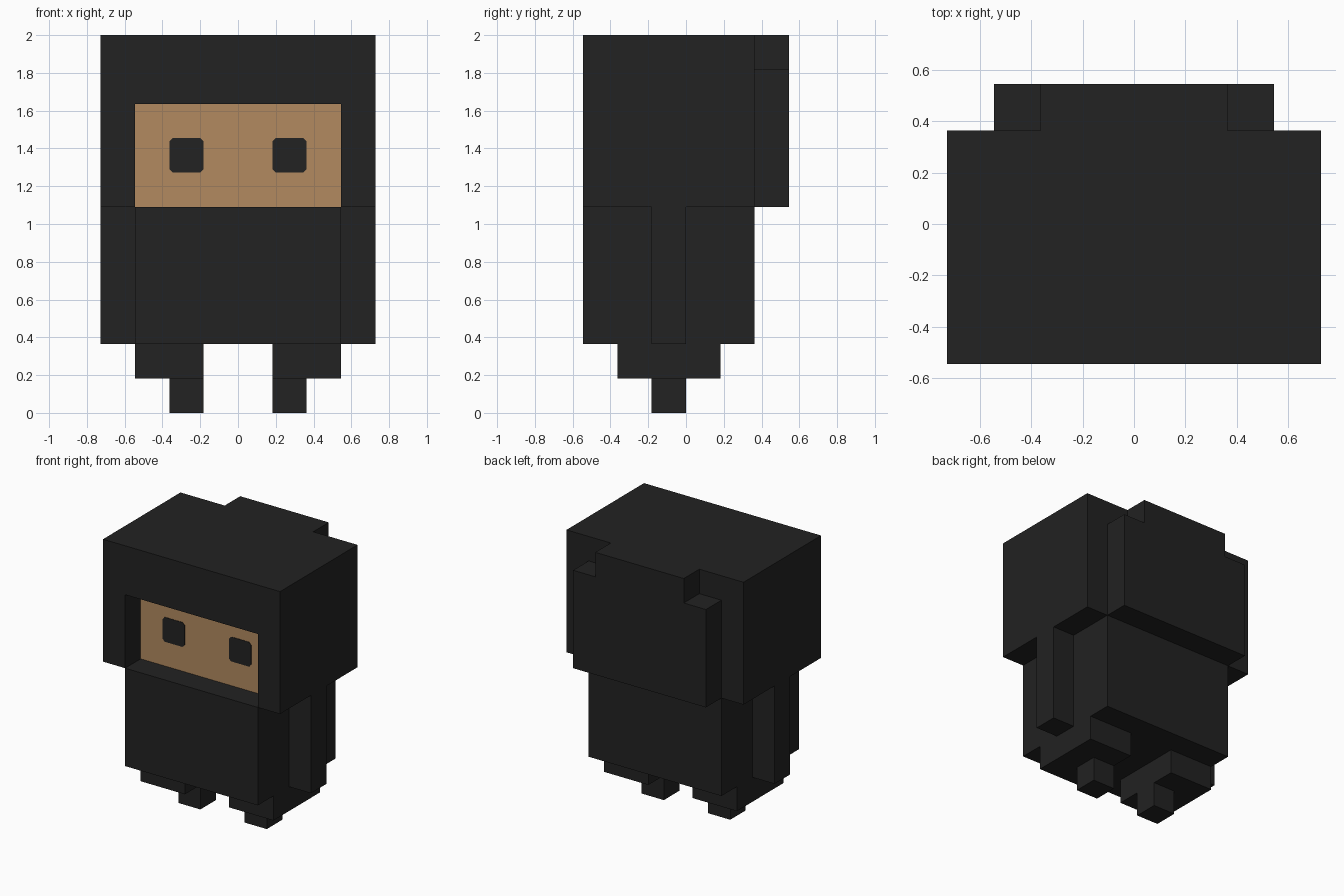
import bpy, bmesh
from mathutils import Vector

U = 2 / 11  # block size: the figure is eleven blocks tall

cube = bpy.data.objects.get("Cube")
if cube:
    bpy.data.objects.remove(cube, do_unlink=True)


def material(name, color):
    m = bpy.data.materials.new(name)
    m.use_nodes = True
    m.diffuse_color = color
    m.node_tree.nodes["Principled BSDF"].inputs["Base Color"].default_value = color
    return m


black = material("black cloth", (0.016, 0.016, 0.016, 1))
skin = material("tan skin", (0.445, 0.254, 0.117, 1))


def finish(name, bm, *mats):
    bmesh.ops.recalc_face_normals(bm, faces=bm.faces)
    mesh = bpy.data.meshes.new(name)
    bm.to_mesh(mesh)
    bm.free()
    for m in mats:
        mesh.materials.append(m)
    obj = bpy.data.objects.new(name, mesh)
    bpy.context.collection.objects.link(obj)
    return obj


def prism(profile, y0, y1):
    """Extrude an outline of (x, z) block coordinates from y0 to y1."""
    bm = bmesh.new()
    face = bm.faces.new([bm.verts.new((x * U, y0 * U, z * U)) for x, z in profile])
    ext = bmesh.ops.extrude_face_region(bm, geom=[face], use_keep_orig=True)["geom"]
    verts = [v for v in ext if isinstance(v, bmesh.types.BMVert)]
    bmesh.ops.translate(bm, verts=verts, vec=(0, (y1 - y0) * U, 0))
    return bm


def box(x0, x1, y0, y1, z0, z1):
    return prism([(x0, z0), (x1, z0), (x1, z1), (x0, z1)], y0, y1)


# Head with a one-block-deep face opening, open at the bottom
head = box(-4, 4, -3, 2, 6, 11)
for co, no in (((-3, 0, 0), (1, 0, 0)), ((3, 0, 0), (1, 0, 0)),
               ((0, 0, 9), (0, 0, 1)), ((0, -2, 0), (0, 1, 0))):
    bmesh.ops.bisect_plane(head, geom=head.verts[:] + head.edges[:] + head.faces[:],
                           plane_co=Vector(co) * U, plane_no=no)


def faces_at(bm, x, y, z):
    """Faces whose centre is at a point given in blocks."""
    return [f for f in bm.faces
            if (f.calc_center_median() - Vector((x, y, z)) * U).length < 0.01]


opening = faces_at(head, 0, -3, 7.5)
ext = bmesh.ops.extrude_face_region(head, geom=opening)["geom"]
bmesh.ops.translate(head, vec=(0, U, 0),
                    verts=[v for v in ext if isinstance(v, bmesh.types.BMVert)])
bmesh.ops.delete(head, geom=[f for f in opening if f.is_valid], context='FACES')
bmesh.ops.delete(head, geom=faces_at(head, 0, -2.5, 6), context='FACES')
bmesh.ops.remove_doubles(head, verts=head.verts, dist=0.001)
for f in faces_at(head, 0, -2, 7.5):
    f.material_index = 1
finish("head", head, black, skin)

# Back of the hood, with its two top corners stepped in
finish("hood_back", prism([(-3, 6), (3, 6), (3, 10), (2, 10),
                           (2, 11), (-2, 11), (-2, 10), (-3, 10)], 2, 3), black)

# Torso
finish("body", box(-3, 3, -3, 2, 2, 6), black)

# Paired parts
for side, s in (("left", 1), ("right", -1)):
    def pair(name, x0, x1, *yz):
        a, b = sorted((s * x0, s * x1))
        return finish(f"{side}_{name}", box(a, b, *yz), black)

    pair("arm", 3, 4, -1, 0, 2, 6)
    pair("leg", 1, 3, -2, 1, 1, 2)
    pair("foot", 1, 2, -1, 0, 0, 1)

    # Eye: thin plate with clipped corners
    c = 0.1
    outline = [(1 + c, 7), (2 - c, 7), (2, 7 + c), (2, 8 - c),
               (2 - c, 8), (1 + c, 8), (1, 8 - c), (1, 7 + c)]
    finish(f"{side}_eye", prism([(s * x, z) for x, z in outline], -2.02, -2), black)
